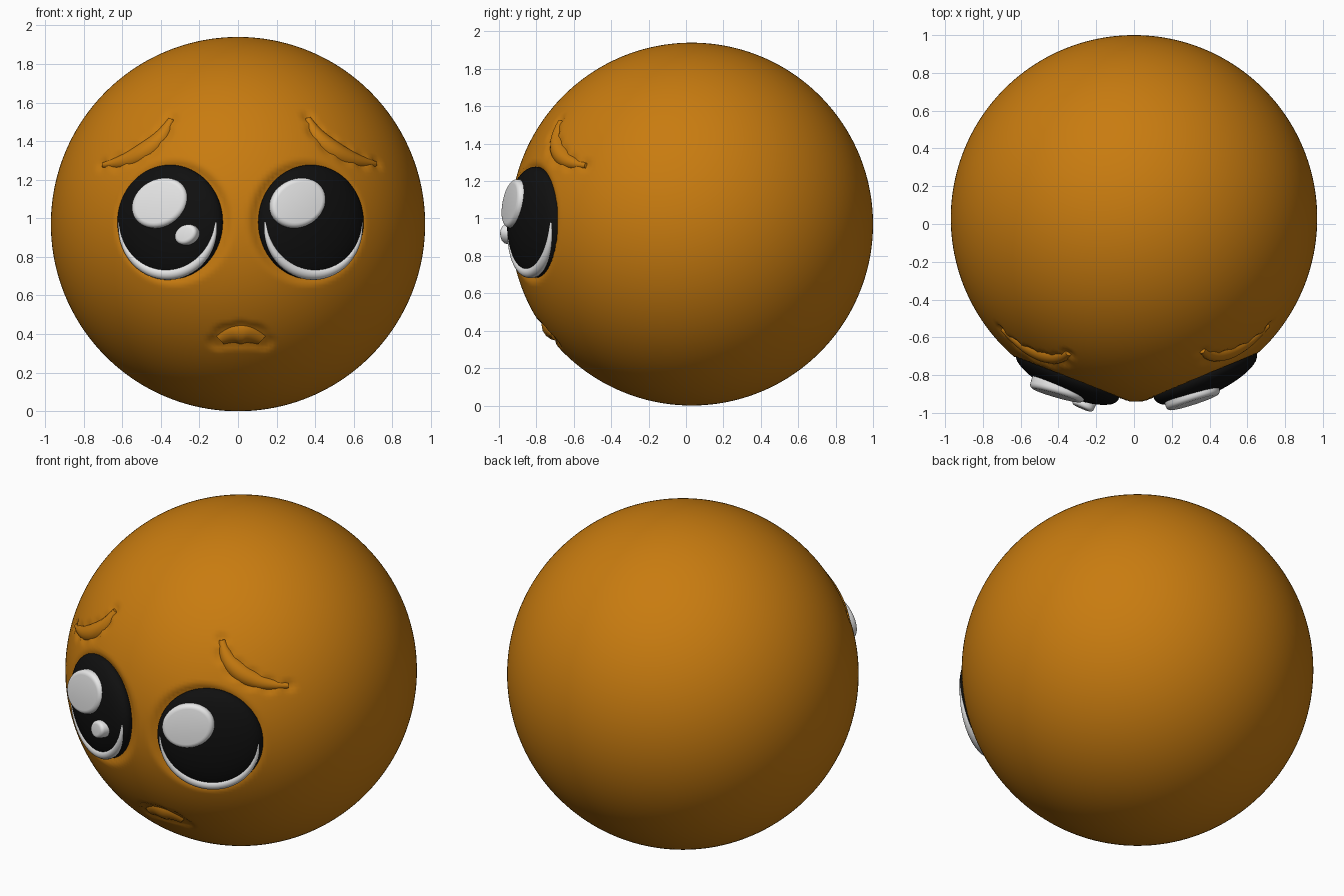
import bpy, bmesh, math
from mathutils import Vector, Matrix

if "Cube" in bpy.data.objects:
    bpy.data.objects.remove(bpy.data.objects["Cube"])

R = 0.97
CENTRE = Vector((0, 0.03, R))


def material(name, colour, rough=0.6):
    m = bpy.data.materials.new(name)
    m.use_nodes = True
    m.diffuse_color = (*colour, 1)
    bsdf = m.node_tree.nodes["Principled BSDF"]
    bsdf.inputs["Base Color"].default_value = (*colour, 1)
    bsdf.inputs["Roughness"].default_value = rough
    return m


ORANGE = material("orange skin", (0.58, 0.2, 0.005))
BLACK = material("eye black", (0.005, 0.005, 0.005))
WHITE = material("eye white", (0.8, 0.8, 0.8))


def add_object(name, mesh, mat):
    mesh.materials.clear()
    mesh.materials.append(mat)
    ob = bpy.data.objects.new(name, mesh)
    bpy.context.collection.objects.link(ob)
    for p in mesh.polygons:
        p.use_smooth = True
    return ob


def ball(name, mat, matrix, segments=64, rings=32):
    mesh = bpy.data.meshes.new(name)
    bm = bmesh.new()
    bmesh.ops.create_uvsphere(bm, u_segments=segments, v_segments=rings, radius=1, matrix=matrix)
    bm.to_mesh(mesh)
    bm.free()
    return add_object(name, mesh, mat)


def tube(name, points, radii, mat):
    """Tapered round tube through the points, as a mesh."""
    curve = bpy.data.curves.new(name, "CURVE")
    curve.dimensions = "3D"
    curve.bevel_depth = 1
    curve.bevel_resolution = 6
    curve.use_fill_caps = True
    s = curve.splines.new("NURBS")
    s.points.add(len(points) - 1)
    for sp, p, r in zip(s.points, points, radii):
        sp.co = (*p, 1)
        sp.radius = r
    s.order_u = 4
    s.use_endpoint_u = True
    s.resolution_u = 8
    helper = bpy.data.objects.new(name + " path", curve)
    bpy.context.collection.objects.link(helper)
    bpy.context.view_layer.update()
    deps = bpy.context.evaluated_depsgraph_get()
    mesh = bpy.data.meshes.new_from_object(helper.evaluated_get(deps))
    bpy.data.objects.remove(helper)
    return add_object(name, mesh, mat)


def on_head(x, z, depth=0.0):
    """Point on the front of the head, sunk by depth."""
    dz = z - R
    d = Vector((x, -math.sqrt(R * R - x * x - dz * dz), dz)).normalized()
    return CENTRE + d * (R - depth)


dents = []  # (point, radius, depth, falloff)


def swelling(name, path, sink):
    """Skin-coloured ridge lying in a shallow dent; path holds x, z, half width."""
    radii = [w / 0.71 for _, _, w in path]
    points = [on_head(x, z, sink * r) for (x, z, _), r in zip(path, radii)]
    tube(name, points, radii, ORANGE)
    dents.extend((on_head(x, z), w, 0.012, 0.035) for x, z, w in path)


# Brows, mirrored with a slight offset
brow = [(0.365, 1.525, 0.012), (0.405, 1.45, 0.03), (0.475, 1.385, 0.042),
        (0.555, 1.335, 0.04), (0.64, 1.298, 0.026), (0.72, 1.285, 0.01)]
swelling("left_brow", brow, 0.72)
swelling("right_brow", [(0.015 - x, z - 0.006, w) for x, z, w in brow], 0.72)

# Mouth, a small arched bean
swelling("mouth", [(-0.105, 0.355, 0.03), (-0.05, 0.385, 0.058), (0.015, 0.392, 0.065),
                   (0.08, 0.385, 0.058), (0.135, 0.355, 0.03)], 0.85)


def highlight(name, front, size, yaw, thickness):
    """Rounded oval plate on the eye."""
    turn = (Matrix.Rotation(yaw, 4, "Z") @ Matrix.Rotation(math.radians(-6), 4, "X")
            @ Matrix.Rotation(math.radians(-25), 4, "Y"))
    place = (Matrix.Translation(Vector(front)) @ turn
             @ Matrix.Translation((0, thickness / 2, 0))
             @ Matrix.Diagonal((size[0], 1, size[1], 1))
             @ Matrix.Rotation(math.pi / 2, 4, "X"))
    mesh = bpy.data.meshes.new(name)
    bm = bmesh.new()
    bmesh.ops.create_cone(bm, cap_ends=True, segments=48, radius1=1, radius2=1,
                          depth=thickness, matrix=place)
    rims = [e for e in bm.edges if any(len(f.verts) > 4 for f in e.link_faces)]
    bmesh.ops.bevel(bm, geom=rims, offset=thickness * 0.28, segments=4,
                    profile=0.5, affect="EDGES")
    bm.to_mesh(mesh)
    bm.free()
    add_object(name, mesh, WHITE)


# Eyes: black dome, white lower rim, two highlights
EYE = 0.297
for side, x, yaw, big_y, small_y in (("left", 0.378, 1, -0.945, -0.868),
                                     ("right", -0.352, -1, -0.908, -0.975)):
    tilt = math.radians(24.4) * yaw
    frame = Matrix.Translation((x, -0.805, 0.98)) @ Matrix.Rotation(tilt, 4, "Z")
    ball(side + "_eye", BLACK, frame @ Matrix.Diagonal((EYE, 0.1, EYE, 1))
         @ Matrix.Rotation(math.pi / 2, 4, "X"))
    steps = 24
    arc, radii = [], []
    for i in range(steps + 1):
        t = i / steps
        a = math.pi * (1 + t)
        arc.append(frame @ Vector((0.272 * math.cos(a), -0.03, 0.268 * math.sin(a))))
        radii.append(0.008 + 0.024 * math.sin(math.pi * t))
    tube(side + "_eye_lower_rim", arc, radii, WHITE)
    highlight(side + "_large_highlight", (x - 0.06, big_y, 1.082), (0.155, 0.125),
              math.radians(17) * yaw, 0.09)
    highlight(side + "_small_highlight", (x + 0.075, small_y, 0.918), (0.064, 0.05),
              tilt, 0.07)
    dents.append((on_head(x, 0.98), 0.28, 0.03, 0.055))

# Head, pressed in around the features
head = ball("head", ORANGE, Matrix.Translation(CENTRE) @ Matrix.Scale(R, 4), 256, 160)
for v in head.data.vertices:
    if v.co.y > -0.3:
        continue
    push = 0
    for point, radius, depth, falloff in dents:
        t = ((v.co - point).length - radius) / falloff
        if t < 1:
            t = max(t, 0)
            push = max(push, depth * (1 - t * t * (3 - 2 * t)))
    v.co -= (v.co - CENTRE).normalized() * push
